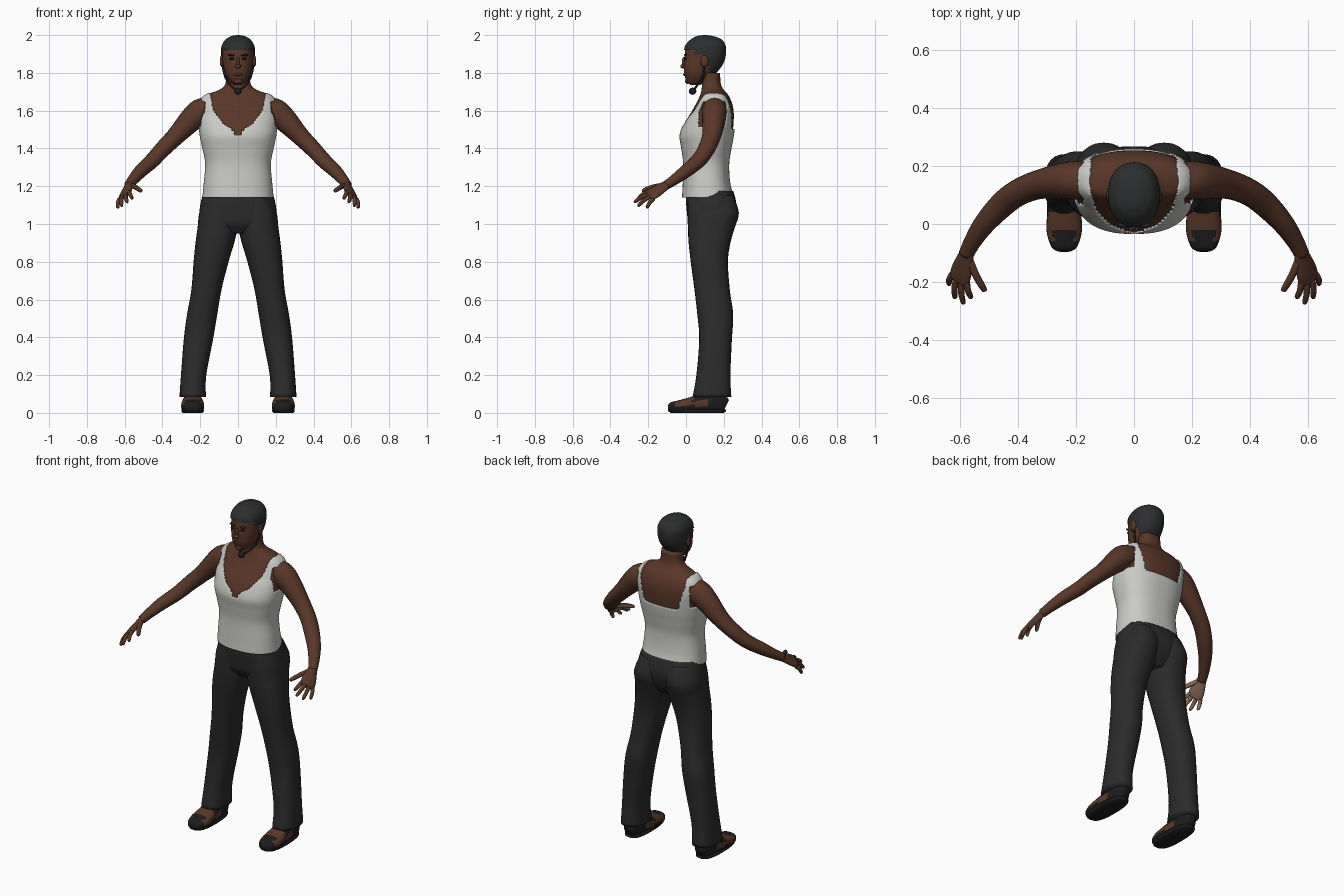
import bpy, bmesh, math
from mathutils import Vector

if "Cube" in bpy.data.objects:
    bpy.data.objects.remove(bpy.data.objects["Cube"])


def material(name, r, g, b):
    m = bpy.data.materials.new(name)
    m.diffuse_color = (r, g, b, 1)
    m.use_nodes = True
    m.node_tree.nodes["Principled BSDF"].inputs["Base Color"].default_value = m.diffuse_color
    return m


SKIN = material("brown skin", 0.10, 0.038, 0.021)
PALM = material("light palm", 0.27, 0.15, 0.10)
SHIRT = material("off white cloth", 0.60, 0.60, 0.57)
PANTS = material("charcoal cloth", 0.024, 0.024, 0.025)
HAIR = material("dark hair", 0.026, 0.027, 0.028)
BLACK = material("black", 0.012, 0.012, 0.013)
LIPS = material("lips", 0.085, 0.026, 0.018)


def smooth(rows, sub):
    """Catmull-Rom refinement of rows of numbers."""
    out = []
    for i in range(len(rows) - 1):
        a, b, c, d = (rows[max(0, min(len(rows) - 1, i + k))] for k in (-1, 0, 1, 2))
        for s in range(sub):
            t = s / sub
            out.append([0.5 * (2 * q + (r - p) * t + (2 * p - 5 * q + 4 * r - w) * t * t
                               + (3 * q - p - 3 * r + w) * t ** 3)
                        for p, q, r, w in zip(a, b, c, d)])
    return out + [list(rows[-1])]


def skin_rings(name, rings, mats, seg=24, power=2.0, keep=None, paint=None, mirror=False):
    """Loft through rings of (centre, u, v); keep and paint are rules on face centre and normal."""
    bm = bmesh.new()
    loops = []
    for c, u, v in rings:
        loop = []
        for k in range(seg):
            a = 2 * math.pi * k / seg
            ca, sa = math.cos(a), math.sin(a)
            loop.append(bm.verts.new(c + u * math.copysign(abs(ca) ** (2 / power), ca)
                                     + v * math.copysign(abs(sa) ** (2 / power), sa)))
        loops.append(loop)
    for p, q in zip(loops, loops[1:]):
        for k in range(seg):
            n = (k + 1) % seg
            bm.faces.new((p[k], p[n], q[n], q[k]))
    bm.faces.new(loops[0])
    bm.faces.new(loops[-1])
    bmesh.ops.recalc_face_normals(bm, faces=bm.faces)
    bm.normal_update()
    for f in bm.faces:
        f.smooth = True
        if paint:
            f.material_index = paint(f.calc_center_median(), f.normal)
    if keep:
        drop = [f for f in bm.faces if len(f.verts) > 4 or not keep(f.calc_center_median())]
        bmesh.ops.delete(bm, geom=drop, context='FACES')
    me = bpy.data.meshes.new(name)
    bm.to_mesh(me)
    bm.free()
    for m in mats:
        me.materials.append(m)
    ob = bpy.data.objects.new(name, me)
    bpy.context.collection.objects.link(ob)
    if mirror:
        ob.modifiers.new("mirror", 'MIRROR').use_mirror_merge = False
    return ob


def column(name, rows, mats, sub=4, grow=0.0, **kw):
    """Upright form from rows of (z, x min, x max, y front, y back)."""
    rings = [(Vector(((a + b) / 2, (f + k) / 2, z)), Vector(((b - a) / 2 + grow, 0, 0)),
              Vector((0, (k - f) / 2 + grow, 0))) for z, a, b, f, k in smooth(rows, sub)]
    return skin_rings(name, rings, mats, **kw)


def tube(name, rows, mats, hint=(0, 0, 1), sub=4, **kw):
    """Limb along rows of (x, y, z, width radius, thickness radius)."""
    pts = smooth(rows, sub)
    pos = [Vector(p[:3]) for p in pts]
    rings = []
    for i, p in enumerate(pts):
        t = (pos[min(i + 1, len(pos) - 1)] - pos[max(i - 1, 0)]).normalized()
        u = Vector(hint)
        u = (u - t * u.dot(t)).normalized()
        rings.append((pos[i], u * p[3], t.cross(u) * p[4]))
    return skin_rings(name, rings, mats, mirror=kw.pop("mirror", True), **kw)


def blob(name, loc, size, mat, mirror=False, tilt=0.0):
    """Small ellipsoid, optionally mirrored."""
    for s in ((1, -1) if mirror else (1,)):
        bpy.ops.mesh.primitive_uv_sphere_add(segments=16, ring_count=10, radius=1,
                                             location=(loc[0] * s, loc[1], loc[2]), rotation=(0, tilt * s, 0))
        ob = bpy.context.object
        ob.name, ob.scale = name, size
        ob.data.materials.append(mat)
        bpy.ops.object.shade_smooth()


def sym(rows):
    return [(z, -h, h, f, b) for z, h, f, b in rows]


# Torso and neck, with the vest as an outer shell
torso = sym([(1.14, .18, -.012, .245), (1.22, .172, -.008, .225), (1.32, .165, -.006, .22),
             (1.40, .18, -.016, .232), (1.47, .194, -.025, .245), (1.54, .2, -.002, .252),
             (1.60, .2, .033, .252), (1.65, .193, .06, .24), (1.685, .165, .076, .222),
             (1.71, .10, .082, .20), (1.74, .068, .085, .185), (1.80, .062, .085, .18)])
column("torso", torso, [SKIN], seg=48, power=2.4)


def vest_rule(c):
    a = abs(c.x)
    if a > .175 and 1.52 < c.z < 1.65 and abs(c.y - .14) < .075:
        return False  # armholes
    if a > .15:
        return c.z < 1.71
    if c.y > .14:  # scooped back
        return c.z < 1.50 + max(0, a - .115) * 4
    line = [(0, 1.455), (.03, 1.50), (.085, 1.54), (.13, 1.60), (.15, 1.69)]
    for (x0, z0), (x1, z1) in zip(line, line[1:]):
        if a <= x1:
            return c.z < z0 + (z1 - z0) * (a - x0) / (x1 - x0)
    return True


vest = column("vest", torso, [SHIRT], sub=9, grow=.009, seg=112, power=2.4, keep=vest_rule)
vest.modifiers.new("cloth", 'SOLIDIFY').thickness = .007

# Trousers: hip block and two legs
column("hips", sym([(.95, .10, .05, .21), (1.0, .195, .014, .245), (1.06, .204, .005, .265),
                    (1.12, .196, 0, .265), (1.175, .18, .002, .25)]), [PANTS], seg=40, power=2.4)
column("trouser_leg", [(.085, .17, .31, .035, .24), (.2, .168, .302, .055, .235),
                       (.39, .132, .287, .07, .243), (.52, .11, .27, .06, .25),
                       (.65, .088, .247, .045, .232), (.8, .05, .235, .025, .222),
                       (.9, .02, .225, .014, .235), (.98, .003, .214, .01, .258),
                       (1.06, .003, .205, .008, .28), (1.15, .01, .175, .01, .25)],
       [PANTS], seg=28, power=2.3, mirror=True)


# Open shoes along y, skin showing at the sides and instep
def shoe_paint(c, n):
    side = .036 < c.z < .062 and -.055 < c.y < .11 and abs(c.x - .24) > .03
    instep = c.z > .05 and -.02 < c.y < .035
    return 1 if side or instep else 0


tube("shoe", [(.24, -.095, .03, .02, .012), (.24, -.08, .03, .043, .026), (.24, -.03, .034, .06, .034),
              (.24, .03, .042, .059, .042), (.24, .10, .052, .05, .052), (.24, .16, .052, .046, .052),
              (.24, .20, .045, .036, .043), (.24, .213, .04, .022, .03)],
     [BLACK, SKIN], hint=(1, 0, 0), power=2.8, seg=28, paint=shoe_paint)
column("sole", [(0, .188, .292, -.08, .20), (.008, .18, .30, -.094, .212), (.018, .18, .30, -.094, .212)],
       [BLACK], sub=1, power=2.6, mirror=True)

# Arms
tube("arm", [(.15, .15, 1.615, .06, .06), (.20, .15, 1.592, .07, .066), (.25, .147, 1.55, .064, .062),
             (.33, .135, 1.465, .049, .05), (.40, .107, 1.395, .043, .046), (.455, .065, 1.335, .039, .044),
             (.515, 0, 1.28, .035, .037), (.555, -.06, 1.235, .028, .03), (.578, -.105, 1.205, .024, .026)],
     [SKIN], seg=20)

# Hands, lighter on the palm side
ACROSS = (.075, .055, -.05)
INWARD = Vector((-.64, .19, -.76))


def palm_paint(c, n):
    return 1 if n.dot(INWARD) > .45 else 0


tube("palm", [(.572, -.095, 1.212, .024, .02), (.582, -.125, 1.193, .034, .018),
              (.594, -.165, 1.168, .043, .017), (.602, -.193, 1.15, .041, .014),
              (.604, -.2, 1.146, .03, .008)], [SKIN, PALM], hint=ACROSS, seg=20, paint=palm_paint)
for finger, base, tip in (("index_finger", (.575, -.2, 1.17), (.56, -.255, 1.135)),
                          ("middle_finger", (.594, -.198, 1.158), (.587, -.275, 1.115)),
                          ("ring_finger", (.611, -.188, 1.146), (.617, -.255, 1.095)),
                          ("little_finger", (.626, -.173, 1.133), (.637, -.208, 1.085)),
                          ("thumb", (.565, -.125, 1.205), (.512, -.232, 1.175))):
    b, t = Vector(base), Vector(tip)
    mid = b.lerp(t, .5) - INWARD * .006
    r = .013 if finger == "thumb" else .011
    tube(finger, [(*b, r, r), (*mid, r, r), (*b.lerp(t, .93), r * .8, r * .8), (*t, .003, .003)],
         [SKIN, PALM], hint=ACROSS, sub=3, seg=10, paint=palm_paint)

# Head with a shell of short hair
head = sym([(1.737, .022, .022, .075), (1.752, .04, .004, .105), (1.79, .065, -.008, .145),
            (1.83, .076, -.011, .18), (1.87, .082, -.008, .20), (1.91, .084, -.005, .206),
            (1.945, .08, .002, .204), (1.975, .062, .028, .185), (1.99, .038, .055, .155),
            (1.994, .012, .085, .12)])
column("head", head, [SKIN], seg=40, power=2.2)


def hair_rule(c):
    return (c.z > 1.925 or (c.y > .045 and c.z > 1.895)
            or (c.y > .08 and c.z > 1.84) or (c.y > .125 and c.z > 1.785))


column("hair", head, [HAIR], sub=6, grow=.006, seg=64, power=2.2, keep=hair_rule)
blob("hair_crown", (0, .10, 1.982), (.05, .062, .018), HAIR)

# Face
blob("ear", (.086, .098, 1.862), (.010, .021, .032), SKIN, True)
blob("nose_bridge", (0, -.011, 1.857), (.009, .011, .028), SKIN)
blob("nose_tip", (0, -.016, 1.835), (.017, .014, .011), SKIN)
blob("brow", (.034, -.002, 1.894), (.021, .009, .005), HAIR, True, -.12)
blob("eye", (.033, -.003, 1.875), (.014, .008, .006), BLACK, True)
blob("lips", (0, -.006, 1.792), (.024, .009, .008), LIPS)
blob("chin", (0, .008, 1.757), (.022, .014, .015), SKIN)

# Headset microphone under the chin
blob("microphone", (0, .035, 1.703), (.02, .02, .019), BLACK)
tube("microphone_boom", [(.008, .04, 1.708, .006, .006), (.04, .06, 1.735, .006, .006),
                         (.066, .088, 1.775, .006, .006), (.082, .098, 1.84, .006, .006)],
     [BLACK], hint=(0, 1, 0), seg=8)
